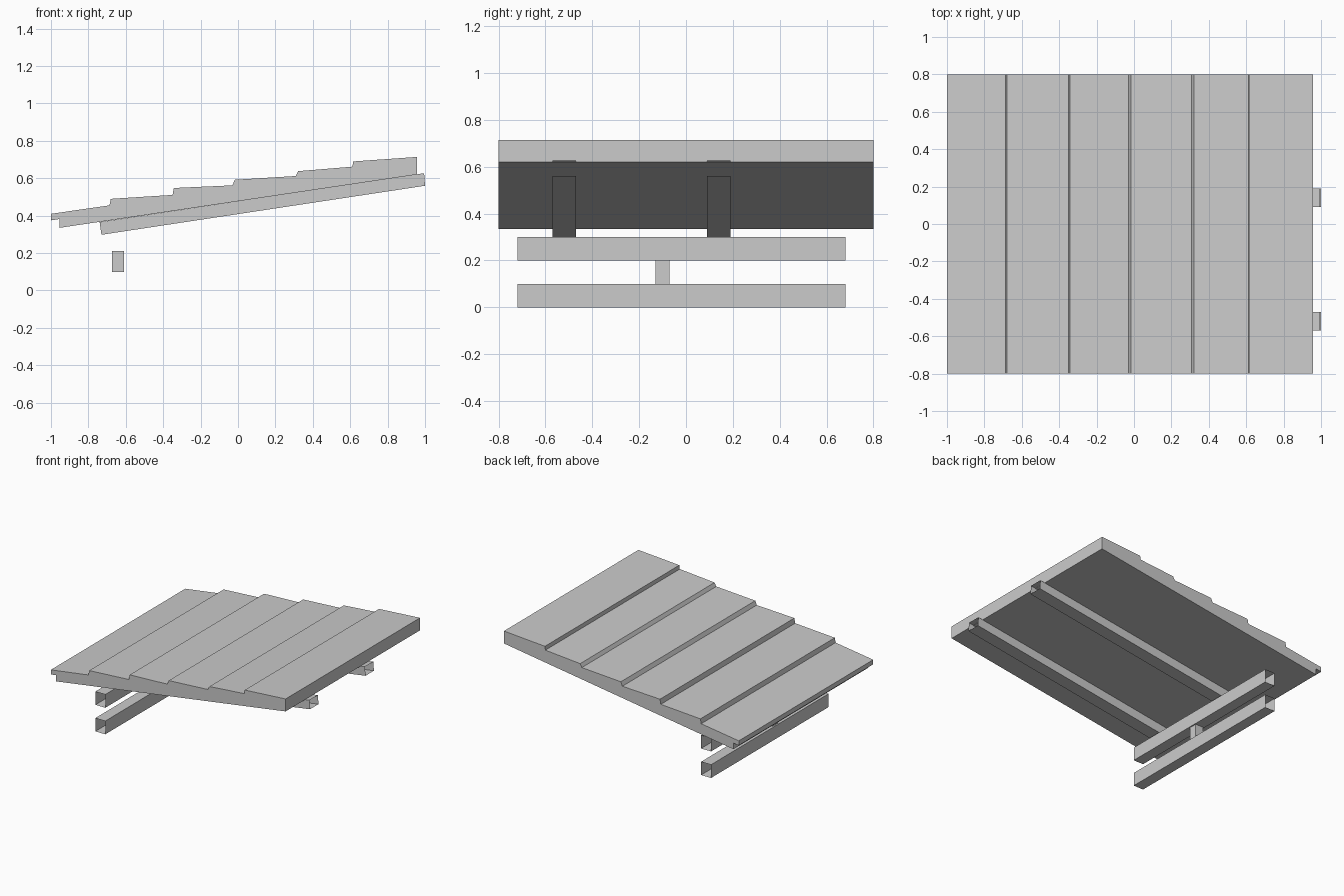
import bpy
import bmesh

cube = bpy.data.objects.get("Cube")
if cube:
    bpy.data.objects.remove(cube, do_unlink=True)

grey = bpy.data.materials.new("plain grey")
grey.use_nodes = True
colour = (0.6, 0.6, 0.6, 1)
grey.diffuse_color = colour
grey.node_tree.nodes["Principled BSDF"].inputs["Base Color"].default_value = colour


def sweep(name, ring_a, ring_b, capped):
    """Skin two matching rings, with or without end caps."""
    bm = bmesh.new()
    a = [bm.verts.new(p) for p in ring_a]
    b = [bm.verts.new(p) for p in ring_b]
    n = len(a)
    for i in range(n):
        j = (i + 1) % n
        bm.faces.new((a[i], a[j], b[j], b[i]))
    if capped:
        bm.faces.new(a)
        bm.faces.new(b)
    bmesh.ops.recalc_face_normals(bm, faces=bm.faces)
    mesh = bpy.data.meshes.new(name)
    bm.to_mesh(mesh)
    bm.free()
    mesh.materials.append(grey)
    obj = bpy.data.objects.new(name, mesh)
    bpy.context.collection.objects.link(obj)
    return obj


def along_y(name, profile, y0, y1, capped=True):
    return sweep(name, [(x, y0, z) for x, z in profile],
                 [(x, y1, z) for x, z in profile], capped)


def rect(x0, x1, z0, z1):
    return [(x0, z0), (x1, z0), (x1, z1), (x0, z1)]


# Sloping roof with overlapping boards
roof = [(-1, 0.375), (-1, 0.41),
        (-0.687, 0.455), (-0.68, 0.49),
        (-0.35, 0.511), (-0.343, 0.548),
        (-0.03, 0.562), (-0.017, 0.592),
        (0.308, 0.612), (0.322, 0.638),
        (0.612, 0.662), (0.616, 0.69),
        (0.957, 0.714), (0.957, 0.62),
        (-0.955, 0.335), (-0.955, 0.382)]
along_y("roof_boards", roof, -0.8, 0.8)

# Open hollow rafters under the slope
for name, y in (("front_rafter", -0.52), ("back_rafter", 0.14)):
    h = 0.05
    low = [(-0.74, y - h, 0.366), (-0.74, y + h, 0.366),
           (-0.73, y + h, 0.298), (-0.73, y - h, 0.298)]
    high = [(0.995, y - h, 0.627), (0.995, y + h, 0.627),
            (1, y + h, 0.56), (1, y - h, 0.56)]
    sweep(name, low, high, False)

# Two open hollow cross beams
for name, z in (("lower_beam", 0), ("upper_beam", 0.2)):
    along_y(name, rect(-0.685, -0.602, z, z + 0.1), -0.72, 0.68, False)

# Short block between the beams
along_y("beam_spacer", rect(-0.674, -0.61, 0.098, 0.21), -0.13, -0.07)
